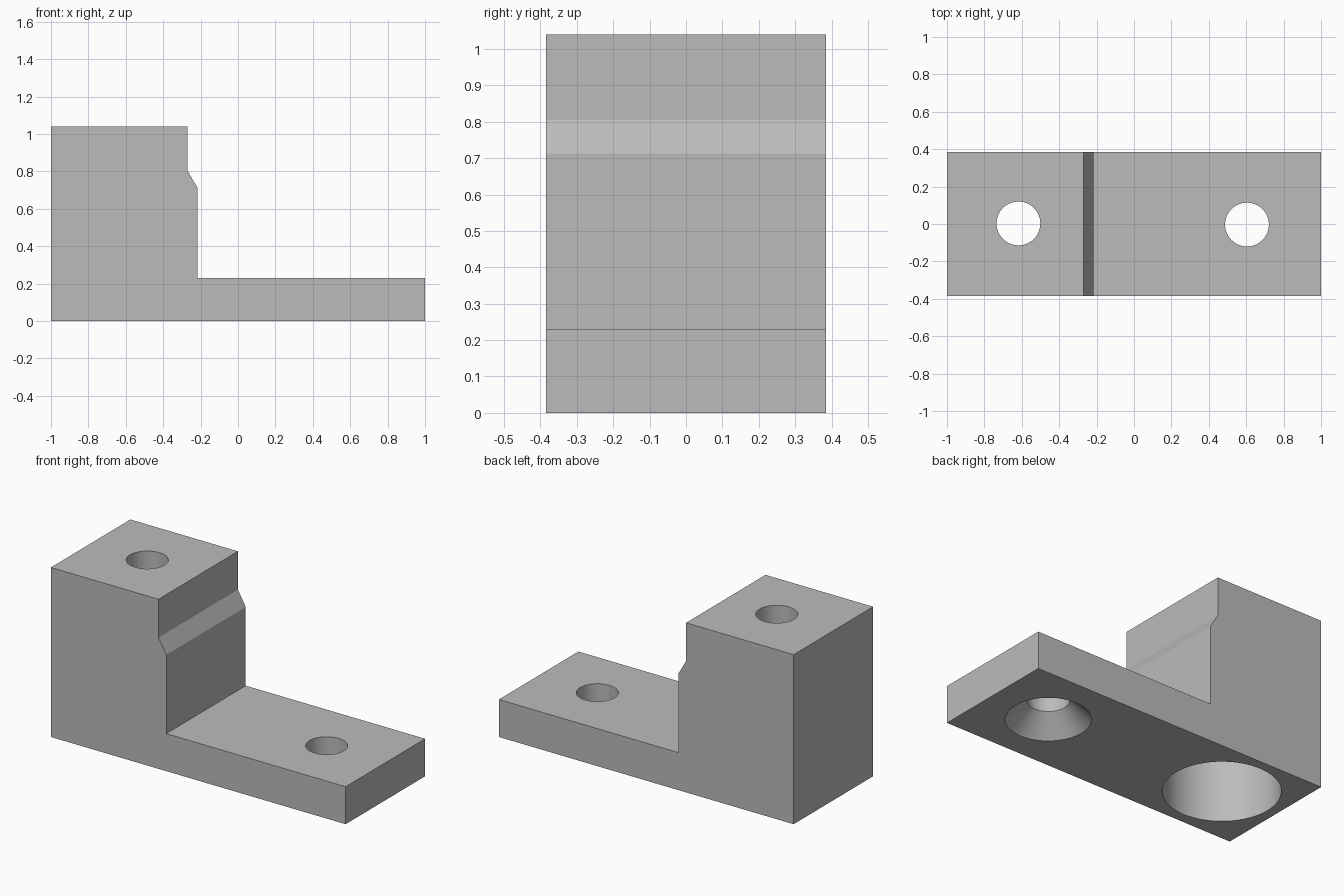
import bpy, bmesh, math

cube = bpy.data.objects.get("Cube")
if cube:
    bpy.data.objects.remove(cube, do_unlink=True)

HALF_DEPTH = 0.385
HEIGHT = 1.04
PLATE = 0.23
BORE = 0.117
SIDES = 64

grey = bpy.data.materials.new("plain_grey")
grey.use_nodes = True
grey.diffuse_color = (0.5, 0.5, 0.5, 1)
grey.node_tree.nodes["Principled BSDF"].inputs["Base Color"].default_value = grey.diffuse_color


def add_object(name, bm):
    bmesh.ops.recalc_face_normals(bm, faces=bm.faces)
    mesh = bpy.data.meshes.new(name)
    bm.to_mesh(mesh)
    bm.free()
    mesh.materials.append(grey)
    obj = bpy.data.objects.new(name, mesh)
    bpy.context.collection.objects.link(obj)
    return obj


def extruded(name, profile):
    """Extrude an x-z outline from front to back."""
    bm = bmesh.new()
    face = bm.faces.new([bm.verts.new((x, -HALF_DEPTH, z)) for x, z in profile])
    new = bmesh.ops.extrude_face_region(bm, geom=[face])["geom"]
    verts = [v for v in new if isinstance(v, bmesh.types.BMVert)]
    bmesh.ops.translate(bm, verts=verts, vec=(0, 2 * HALF_DEPTH, 0))
    return add_object(name, bm)


def turned(name, profile, x, y):
    """Stack rings of (radius, height) into a closed round cutter."""
    bm = bmesh.new()
    rings = []
    for r, z in profile:
        angles = [math.tau * i / SIDES for i in range(SIDES)]
        rings.append([bm.verts.new((x + r * math.cos(a), y + r * math.sin(a), z)) for a in angles])
    for low, high in zip(rings, rings[1:]):
        for i in range(SIDES):
            j = (i + 1) % SIDES
            bm.faces.new((low[i], low[j], high[j], high[i]))
    bm.faces.new(rings[0])
    bm.faces.new(rings[-1])
    return add_object(name, bm)


# Stepped block with a bevelled ledge and a thin foot plate
bracket = extruded("stepped_bracket", [
    (-1, 0), (1, 0), (1, PLATE), (-0.217, PLATE),
    (-0.217, 0.713), (-0.27, 0.805), (-0.27, HEIGHT), (-1, HEIGHT)])

# Counterbored hole through the block, countersunk hole through the plate
counterbore = turned("counterbore_cutter", [
    (0.323, -0.1), (0.323, HEIGHT - PLATE), (BORE, HEIGHT - PLATE), (BORE, HEIGHT + 0.1)],
    -0.618, 0.003)
countersink = turned("countersink_cutter", [
    (BORE * 2 + 0.1, -0.1), (BORE, BORE), (BORE, PLATE + 0.1)],
    0.604, -0.003)

bpy.ops.object.select_all(action="DESELECT")
bpy.context.view_layer.objects.active = bracket
bracket.select_set(True)
for cutter in (counterbore, countersink):
    cutter.hide_render = True
    mod = bracket.modifiers.new("hole", "BOOLEAN")
    mod.operation = "DIFFERENCE"
    mod.solver = "EXACT"
    mod.object = cutter
    bpy.ops.object.modifier_apply(modifier=mod.name)
    bpy.data.objects.remove(cutter, do_unlink=True)

bpy.ops.object.shade_smooth_by_angle(angle=math.radians(25))
